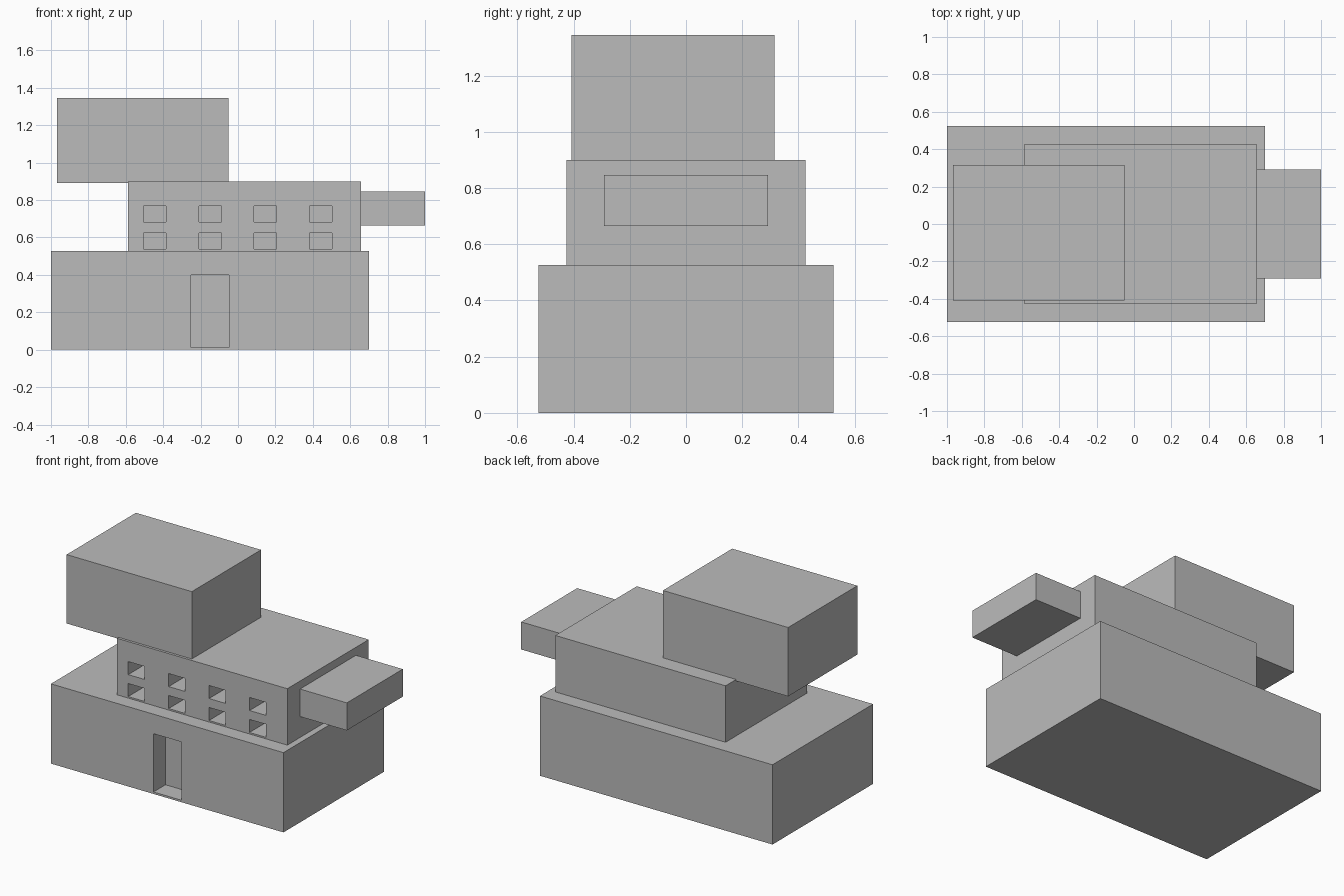
import bpy
import bmesh
from mathutils import Matrix, Vector

old = bpy.data.objects.get("Cube")
if old:
    bpy.data.objects.remove(old, do_unlink=True)

# One plain grey for the whole building
GREY = (0.5, 0.5, 0.5, 1)
grey = bpy.data.materials.new("plain_grey")
grey.use_nodes = True
grey.diffuse_color = GREY
grey.node_tree.nodes["Principled BSDF"].inputs["Base Color"].default_value = GREY


def make_boxes(name, boxes):
    """One object holding a box for each ((x0, x1), (y0, y1), (z0, z1))."""
    bm = bmesh.new()
    for spans in boxes:
        centre = Vector([(a + b) / 2 for a, b in spans])
        size = Vector([b - a for a, b in spans])
        bmesh.ops.create_cube(
            bm, size=1, matrix=Matrix.Translation(centre) @ Matrix.Diagonal(size.to_4d()))
    mesh = bpy.data.meshes.new(name)
    bm.to_mesh(mesh)
    bm.free()
    mesh.materials.append(grey)
    obj = bpy.data.objects.new(name, mesh)
    bpy.context.collection.objects.link(obj)
    return obj


def carve(target, cutter):
    """Recess the target with a hidden cutter."""
    mod = target.modifiers.new("recess", "BOOLEAN")
    mod.operation = "DIFFERENCE"
    mod.solver = "EXACT"
    mod.object = cutter
    cutter.hide_render = True
    cutter.hide_viewport = True


# Stacked, offset volumes
ground_floor = make_boxes("ground_floor", [((-1, 0.70), (-0.525, 0.525), (0, 0.527))])
middle_floor = make_boxes("middle_floor", [((-0.587, 0.658), (-0.425, 0.425), (0.52, 0.90))])
make_boxes("upper_floor", [((-0.967, -0.052), (-0.408, 0.315), (0.89, 1.345))])
make_boxes("side_wing", [((0.64, 1), (-0.292, 0.292), (0.665, 0.847))])

# Doorway recess
carve(ground_floor, make_boxes(
    "doorway_cutter", [((-0.25, -0.047), (-0.6, -0.4), (0.013, 0.398))]))

# Two rows of four deep windows
windows = [((x - 0.06, x + 0.06), (-0.5, -0.225), (z - 0.043, z + 0.043))
           for x in (-0.445, -0.149, 0.146, 0.442) for z in (0.58, 0.725)]
carve(middle_floor, make_boxes("window_cutter", windows))
